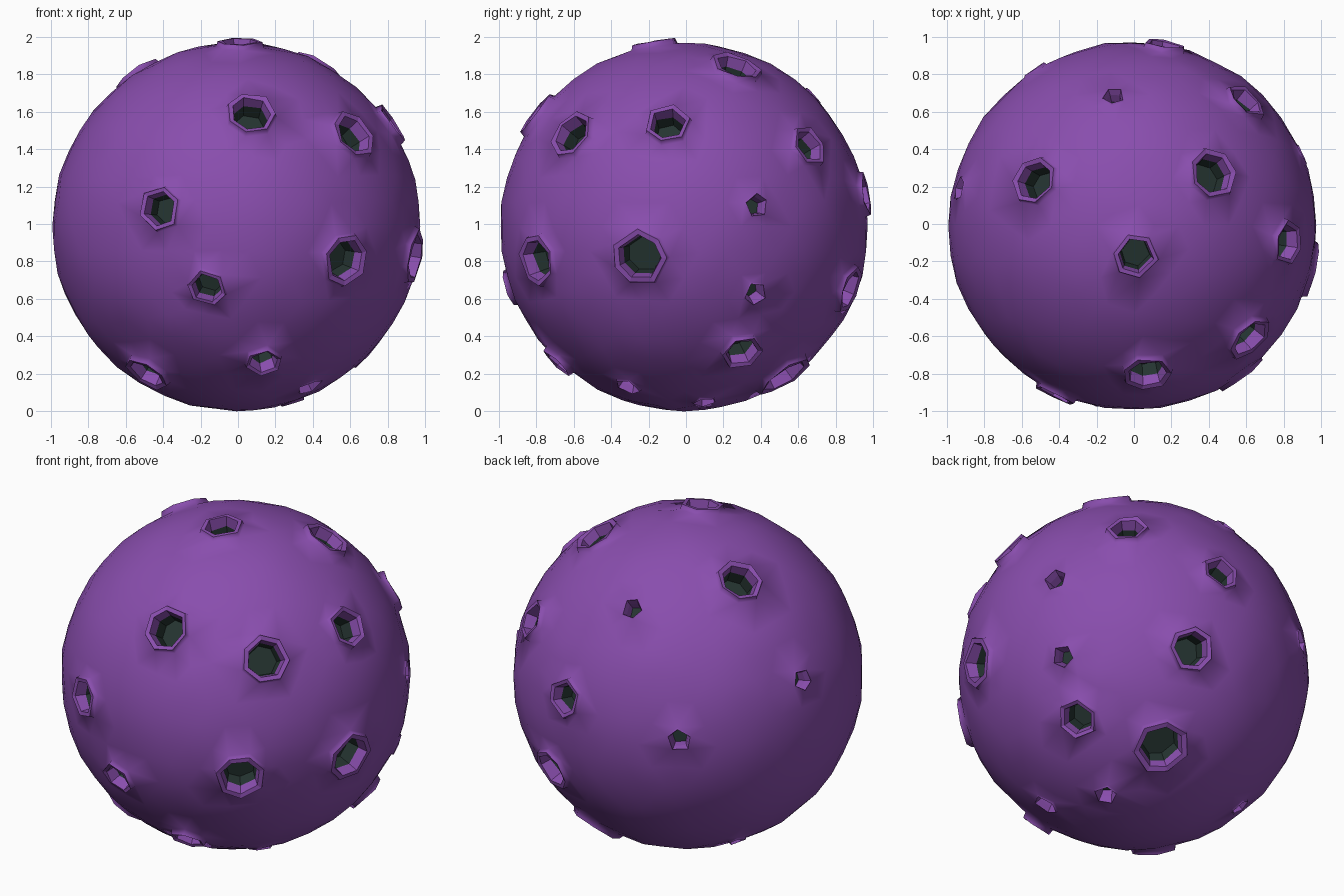
import bpy, bmesh, random
from math import cos, sin, pi
from mathutils import Vector

if "Cube" in bpy.data.objects:
    bpy.data.objects.remove(bpy.data.objects["Cube"])

random.seed(4)
R = 0.982
C = Vector((-0.008, -0.01, 0.985))

# craters: x, y, z, rim radius
rimmed = [
    (0.07, -0.79, 1.58, .145), (0.61, -0.60, 1.47, .145), (-0.41, -0.89, 1.08, .13),
    (0.57, -0.79, 0.81, .15), (-0.16, -0.91, 0.67, .11), (0.13, -0.66, 0.29, .105),
    (-0.47, -0.38, 0.23, .14), (0.95, -0.25, 0.82, .16), (0.81, -0.10, 1.53, .13),
    (0.42, 0.27, 1.84, .145), (0.60, 0.66, 1.42, .125), (0.65, 0.29, 0.33, .12),
    (0.31, 0.87, 0.65, .14), (0.24, 0.52, 0.20, .17), (0.16, 0.95, 1.16, .12),
    (-0.53, 0.23, 1.79, .14), (0.01, -0.17, 1.97, .13),
]
pits = [
    (0.38, -0.31, 0.14, .08), (0.90, 0.38, 1.10, .07), (0.83, 0.37, 0.63, .07),
    (0.29, 0.10, 0.06, .07), (-0.11, 0.69, 1.69, .065), (-0.53, 0.82, 1.03, .075),
    (-0.92, 0.19, 1.27, .07), (-0.53, 0.27, 0.22, .06),
]

# profiles: (radius factor, height above the sphere)
rim_profile = [(1.0, 0.0), (.93, .03), (.74, .022), (.66, -.04), (.58, -.11)]
pit_profile = [(1.0, 0.004), (.9, .01), (.72, -.025), (.6, -.07)]


def material(name, col):
    m = bpy.data.materials.new(name)
    m.diffuse_color = (*col, 1)
    m.use_nodes = True
    m.node_tree.nodes["Principled BSDF"].inputs["Base Color"].default_value = m.diffuse_color
    return m


bm = bmesh.new()
craters = []
for group, profile in ((rimmed, rim_profile), (pits, pit_profile)):
    for x, y, z, r in group:
        d = (Vector((x, y, z)) - C).normalized()
        sides = 7 if r > .135 else 6 if r > .1 else 5
        craters.append((d, r, sides, profile))

# sphere points away from the craters
ico = bmesh.new()
bmesh.ops.create_icosphere(ico, subdivisions=4, radius=R)
for v in ico.verts:
    if all((v.co - d * R).length > r + .05 for d, r, _, _ in craters):
        bm.verts.new(v.co)
ico.free()

# crater rings, each with a slightly irregular outline
ring_of = {}
ring_list = []
for i, (d, r, n, profile) in enumerate(craters):
    u = d.orthogonal().normalized()
    w = d.cross(u)
    phase = random.uniform(0, 6)
    spokes = []
    for k in range(n):
        a = phase + 2 * pi * (k + random.uniform(-.12, .12)) / n
        spokes.append((u * cos(a) + w * sin(a)) * r * random.uniform(.96, 1.05))
    rings = []
    for f, h in profile:
        rings.append([(d * R + s * f).normalized() * R + d * (h + random.uniform(-.006, .006) * (f < 1))
                      for s in spokes])
    base = [bm.verts.new(p.normalized() * R) for p in rings[0]]
    for v in base:
        ring_of[v] = i
    ring_list.append((base, rings[1:]))

# skin the points, then open the crater mouths
bmesh.ops.convex_hull(bm, input=bm.verts[:])
mouths = [f for f in bm.faces
          if len({ring_of.get(v, -1 - k) for k, v in enumerate(f.verts)}) == 1]
bmesh.ops.delete(bm, geom=mouths, context='FACES_ONLY')
bmesh.ops.delete(bm, geom=[e for e in bm.edges if not e.link_faces], context='EDGES')
for f in bm.faces:
    f.smooth = True
for v in bm.verts:
    if v not in ring_of:
        v.co *= 1 + random.uniform(-.006, .006)

# raised rims, inner walls and dark floors
for base, rings in ring_list:
    prev = base
    for level, pts in enumerate(rings):
        cur = [bm.verts.new(p) for p in pts]
        n = len(cur)
        for k in range(n):
            f = bm.faces.new((prev[k], prev[(k + 1) % n], cur[(k + 1) % n], cur[k]))
            f.smooth = level == 0
            f.material_index = int(level == len(rings) - 1 and len(rings) == 4)
        prev = cur
    bm.faces.new(prev).material_index = 1

bmesh.ops.recalc_face_normals(bm, faces=bm.faces[:])
bmesh.ops.translate(bm, verts=bm.verts[:], vec=C)
low = min(v.co.z for v in bm.verts)
bmesh.ops.translate(bm, verts=bm.verts[:], vec=(0, 0, -low))

# hard crease along rim crest
for e in bm.edges:
    if len({f.smooth for f in e.link_faces}) == 2:
        e.smooth = False

me = bpy.data.meshes.new("cratered_ball")
bm.to_mesh(me)
bm.free()
me.materials.append(material("purple_rock", (.25, .075, .42)))
me.materials.append(material("crater_floor", (.018, .034, .03)))
ob = bpy.data.objects.new("cratered_ball", me)
bpy.context.collection.objects.link(ob)
